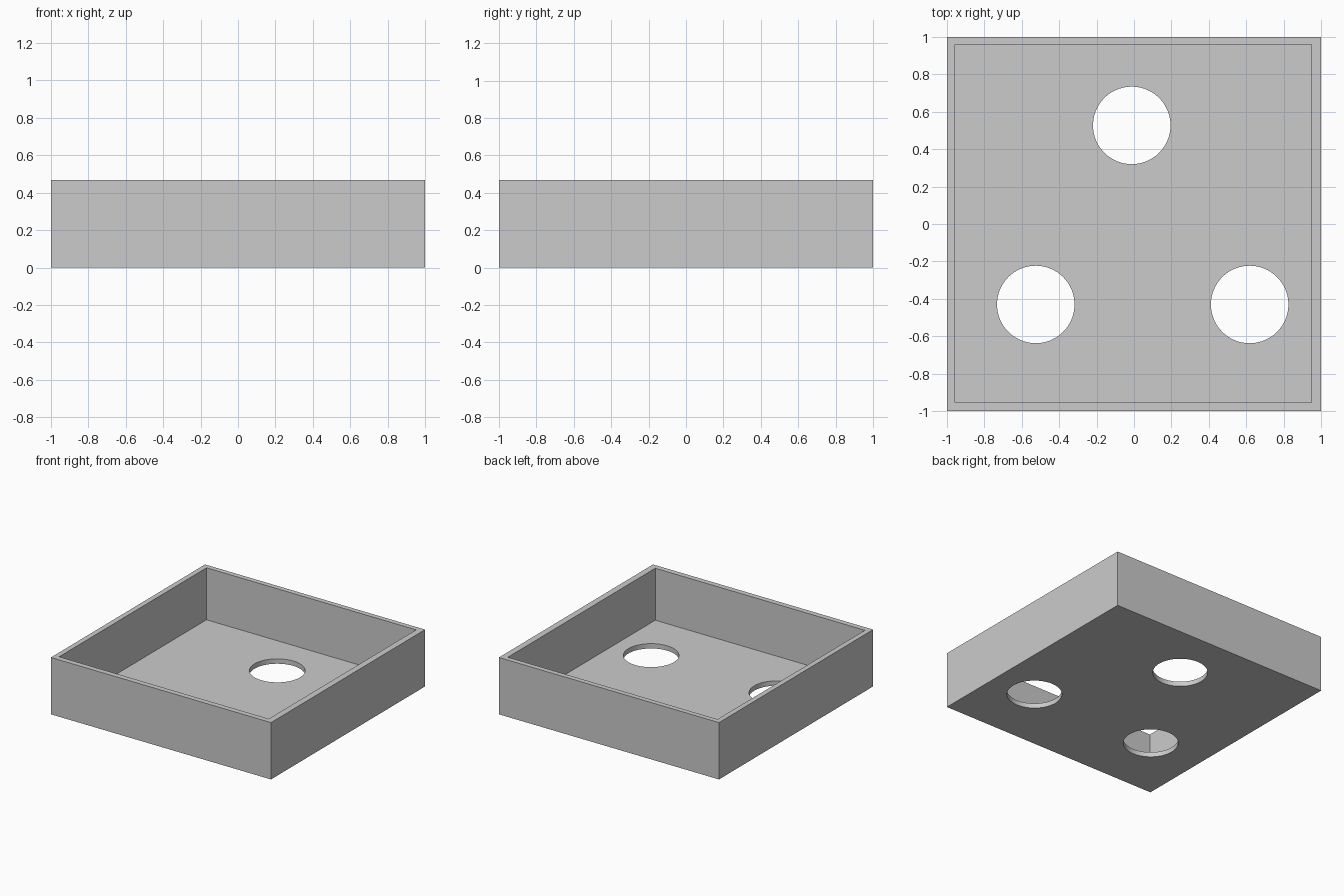
import bpy

if "Cube" in bpy.data.objects:
    bpy.data.objects.remove(bpy.data.objects["Cube"])

HEIGHT, FLOOR = 0.467, 0.04
HOLE_RADIUS = 0.207
HOLES = [(-0.012, 0.527), (-0.525, -0.43), (0.618, -0.43)]


def box(name, lo, hi):
    centre = [(a + b) / 2 for a, b in zip(lo, hi)]
    bpy.ops.mesh.primitive_cube_add(size=1, location=centre)
    ob = bpy.context.object
    ob.name = name
    ob.scale = [b - a for a, b in zip(lo, hi)]
    bpy.ops.object.transform_apply(location=True, rotation=False, scale=True)
    return ob


def cut(target, cutter):
    mod = target.modifiers.new("cut", 'BOOLEAN')
    mod.operation = 'DIFFERENCE'
    mod.solver = 'EXACT'
    mod.object = cutter
    bpy.context.view_layer.objects.active = target
    bpy.ops.object.modifier_apply(modifier=mod.name)
    bpy.data.objects.remove(cutter, do_unlink=True)


# Open tray: outer block with the inside hollowed out
tray = box("tray", (-1, -1, 0), (1, 1, HEIGHT))
cut(tray, box("cavity_cutter", (-0.957, -0.955, FLOOR), (0.948, 0.958, 1)))

# Three round holes through the floor
for x, y in HOLES:
    bpy.ops.mesh.primitive_cylinder_add(vertices=96, radius=HOLE_RADIUS,
                                        depth=0.3, location=(x, y, 0))
    cut(tray, bpy.context.object)

# Smooth hole rims, sharp box edges
bpy.ops.object.select_all(action='DESELECT')
tray.select_set(True)
bpy.context.view_layer.objects.active = tray
bpy.ops.object.shade_smooth_by_angle()
